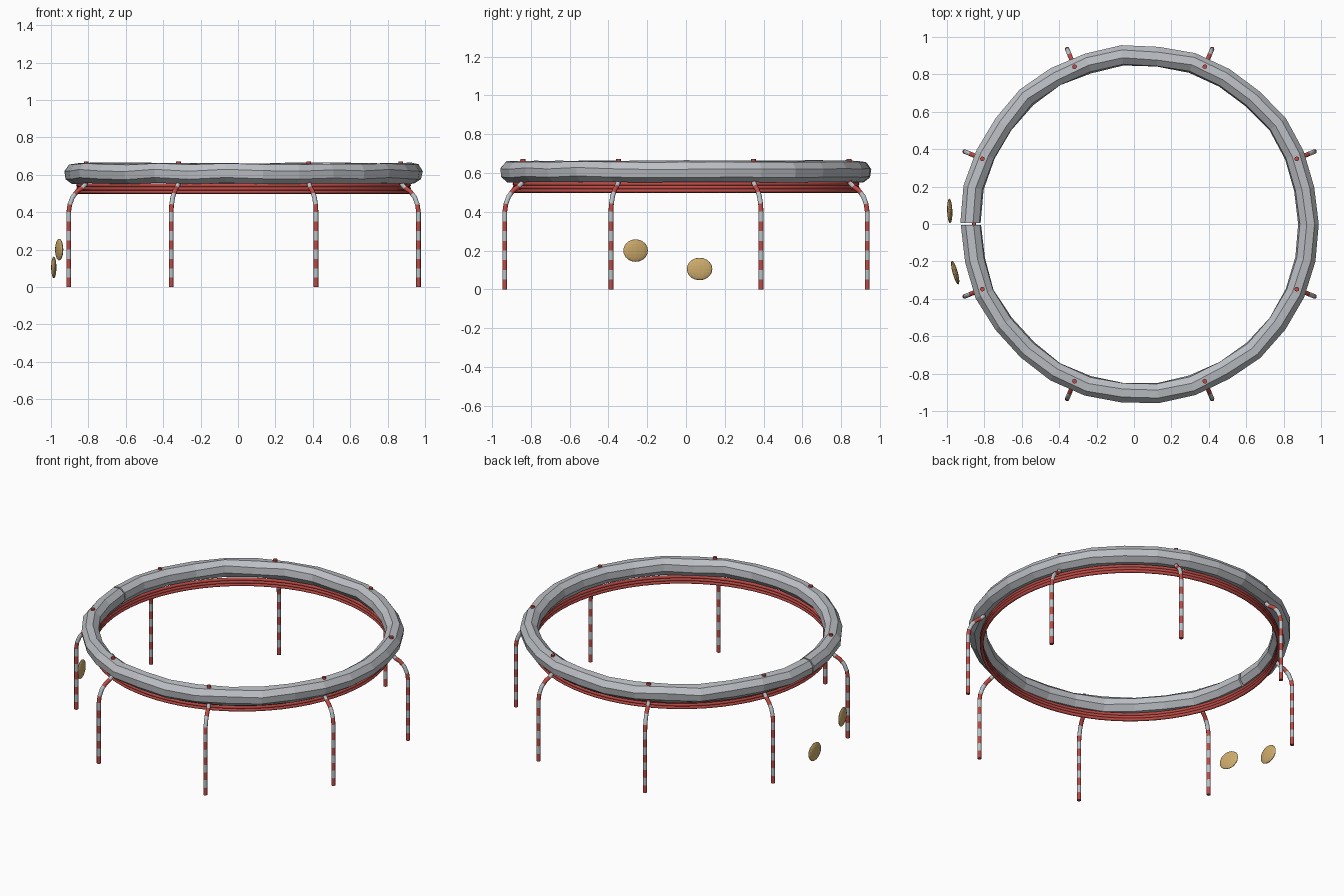
import bpy, bmesh, math, random
from mathutils import Vector, Matrix

random.seed(4)
CX = 0.03  # centre of the ring

old = bpy.data.objects.get("Cube")
if old:
    bpy.data.objects.remove(old, do_unlink=True)


def material(name, rgb):
    m = bpy.data.materials.new(name)
    m.use_nodes = True
    m.diffuse_color = (*rgb, 1)
    m.node_tree.nodes["Principled BSDF"].inputs["Base Color"].default_value = (*rgb, 1)
    return m


GREY = material("padding grey", (0.50, 0.52, 0.55))
STEEL = material("leg grey", (0.50, 0.55, 0.58))
RED = material("rail red", (0.50, 0.07, 0.06))
GOLD = material("cushion tan", (0.62, 0.41, 0.15))


def finish(name, bm, mats, smooth=False):
    bmesh.ops.recalc_face_normals(bm, faces=bm.faces)
    me = bpy.data.meshes.new(name)
    bm.to_mesh(me)
    bm.free()
    for m in mats:
        me.materials.append(m)
    ob = bpy.data.objects.new(name, me)
    bpy.context.collection.objects.link(ob)
    if smooth:
        bpy.ops.object.select_all(action='DESELECT')
        ob.select_set(True)
        bpy.context.view_layer.objects.active = ob
        bpy.ops.object.shade_smooth_by_angle(angle=math.radians(50))
    return ob


def loft(bm, loops, closed=False):
    """Skin a row of vertex loops; cap the ends when the row is open."""
    faces = []
    n = len(loops[0])
    for i in range(len(loops) - (not closed)):
        a, b = loops[i], loops[(i + 1) % len(loops)]
        faces.append([bm.faces.new((a[k], a[(k + 1) % n], b[(k + 1) % n], b[k]))
                      for k in range(n)])
    if not closed:
        bm.faces.new(loops[0])
        bm.faces.new(loops[-1])
    return faces


def ring_loop(bm, angle, radius, z, size_r, size_z, sides, turn=0.0):
    loop = []
    for k in range(sides):
        t = math.tau * (k + turn) / sides
        r = radius + size_r * math.cos(t)
        loop.append(bm.verts.new((CX + r * math.cos(angle), r * math.sin(angle),
                                  z + size_z * math.sin(t))))
    return loop


# Slightly uneven padded tube, open at a narrow slit on the right side
bm = bmesh.new()
SEG, SLIT = 30, 0.006
loops = []
for i in range(SEG + 1):
    a = -math.pi + SLIT + (math.tau - 2 * SLIT) * i / SEG
    loops.append(ring_loop(bm, a, 0.905 + random.uniform(-.006, .006),
                           0.608 + random.uniform(-.003, .003),
                           0.056, 0.057, 8, random.uniform(0.2, 0.5)))
loft(bm, loops)
finish("padded_ring", bm, [GREY])

# Three stacked rails under the padding
for n, z in enumerate((0.508, 0.526, 0.544)):
    bm = bmesh.new()
    loft(bm, [ring_loop(bm, math.tau * i / 64, 0.885, z, 0.01, 0.01, 8)
              for i in range(64)], closed=True)
    finish(f"rail_{n + 1}", bm, [RED], True)

# Striped bent legs: path as (radius, height), resampled at even steps
PATH = [Vector(p) for p in ((1.012, 0), (1.012, .40), (1.006, .44), (.99, .48),
                            (.963, .512), (.935, .53), (.915, .55), (.91, .58), (.91, .672))]
BAND = 0.05


def sampled_path(step):
    pts, band, travelled = [], [], 0.0
    for a, b in zip(PATH, PATH[1:]):
        count = max(1, round((b - a).length / step))
        for j in range(count):
            pts.append(a.lerp(b, j / count))
    return pts + [PATH[-1]]


points = sampled_path(BAND / 2)
for n in range(8):
    ang = math.tau * (n + 0.5) / 8
    out = Vector((math.cos(ang), math.sin(ang), 0))
    side = Vector((-out.y, out.x, 0))
    bm = bmesh.new()
    loops, lengths, total = [], [], 0.0
    for i, p in enumerate(points):
        d = (points[min(i + 1, len(points) - 1)] - points[max(i - 1, 0)]).normalized()
        across = out * d.y - Vector((0, 0, d.x))
        c = Vector((CX, 0, p.y)) + out * p.x
        loops.append([bm.verts.new(c + (across * math.cos(t) + side * math.sin(t)) * 0.0125)
                      for t in (math.tau * k / 10 for k in range(10))])
        if i:
            lengths.append(total + (p - points[i - 1]).length / 2)
            total += (p - points[i - 1]).length
    for faces, s in zip(loft(bm, loops), lengths):
        for f in faces:
            f.material_index = int(s / BAND) % 2
    # red end caps
    for f in bm.faces:
        if len(f.verts) > 4 or f.calc_center_median().z > 0.62:
            f.material_index = 0
    finish(f"leg_{n + 1}", bm, [RED, STEEL], True)

# Two small rounded discs beside the right side
for n, (pos, turn) in enumerate((((-.985, .07, .105), 0.03), ((-.956, -.26, .2), 0.27))):
    bm = bmesh.new()
    bmesh.ops.create_uvsphere(bm, u_segments=16, v_segments=10, radius=1)
    bm.transform(Matrix.Translation(pos) @ Matrix.Rotation(turn, 4, 'Z')
                 @ Matrix.Diagonal((0.014, 0.066, 0.058, 1)))
    finish(f"disc_{n + 1}", bm, [GOLD])
